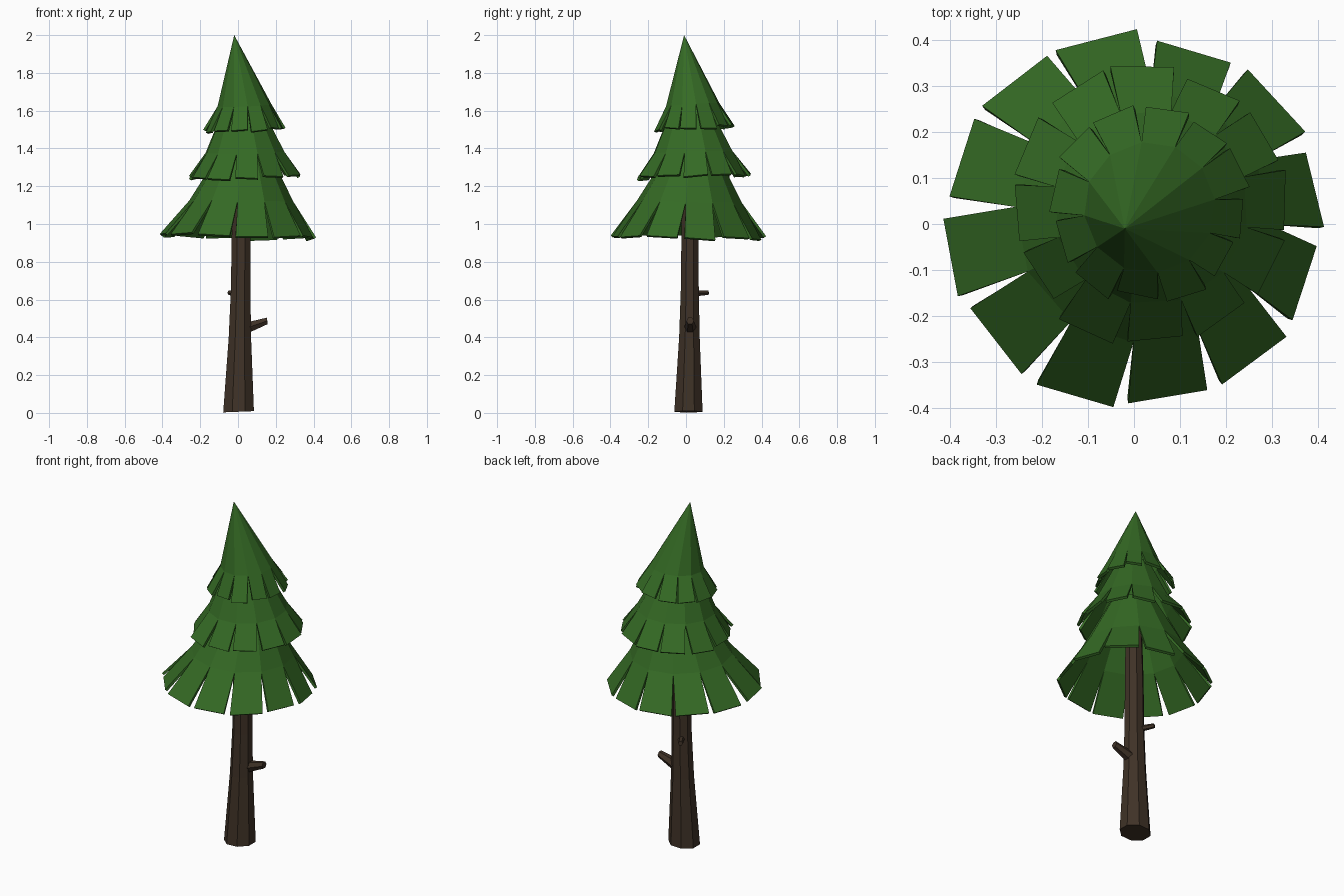
import bpy, bmesh, math, random
from mathutils import Vector

if "Cube" in bpy.data.objects:
    bpy.data.objects.remove(bpy.data.objects["Cube"])

random.seed(4)


def material(name, color):
    m = bpy.data.materials.new(name)
    m.diffuse_color = (*color, 1)
    m.use_nodes = True
    m.node_tree.nodes["Principled BSDF"].inputs["Base Color"].default_value = m.diffuse_color
    return m


green = material("needles", (0.035, 0.145, 0.018))
brown = material("bark", (0.05, 0.032, 0.02))


def finish(bm, name, mat):
    me = bpy.data.meshes.new(name)
    bm.to_mesh(me)
    bm.free()
    ob = bpy.data.objects.new(name, me)
    ob.data.materials.append(mat)
    bpy.context.collection.objects.link(ob)
    return ob


def tube(name, rings, sides, squash=1.0):
    """Closed tube through rings of (centre, radius, axis)."""
    bm = bmesh.new()
    loops = []
    for centre, radius, axis in rings:
        rot = Vector((0, 0, 1)).rotation_difference(Vector(axis))
        loop = []
        for i in range(sides):
            a = math.tau * (i + 0.5) / sides
            p = Vector((radius * math.cos(a), squash * radius * math.sin(a), 0))
            loop.append(bm.verts.new(Vector(centre) + rot @ p))
        loops.append(loop)
    for lo, hi in zip(loops, loops[1:]):
        for i in range(sides):
            j = (i + 1) % sides
            bm.faces.new((lo[i], lo[j], hi[j], hi[i]))
    bm.faces.new(loops[0][::-1])
    bm.faces.new(loops[-1])
    return finish(bm, name, brown)


def tier(name, top, notch, hem, phase, tilt, sides=12):
    """Cone sheet whose lower part is split into flaps; rings are (x, y, z, radius)."""
    bm = bmesh.new()
    step = math.tau / sides
    phase = math.radians(phase)

    def vert(ring, a, dr=0.0, dz=0.0):
        x, y, z, r = ring
        dx, dy = (r + dr) * math.cos(a), (r + dr) * math.sin(a)
        return bm.verts.new((x + dx, y + dy, z + dz + tilt[0] * dx + tilt[1] * dy))

    edges = [phase + (i - 0.5) * step for i in range(sides)]
    if top[3] == 0:
        upper = [bm.verts.new(top[:3])] * sides
    else:
        upper = [vert(top, a) for a in edges]
    ring = [vert(notch, a) for a in edges]
    for i in range(sides):
        j = (i + 1) % sides
        if top[3] == 0:
            bm.faces.new((upper[0], ring[i], ring[j]))
        else:
            bm.faces.new((upper[i], ring[i], ring[j], upper[j]))
        # separate flap below the notch ring
        mid = phase + i * step + random.uniform(-0.025, 0.025)
        half = step * random.uniform(0.39, 0.43)
        dr, dz = random.uniform(-0.012, 0.012), random.uniform(-0.008, 0.008)
        skew = random.uniform(-0.006, 0.006)
        a = vert(hem, mid - half, dr - skew, dz - skew)
        b = vert(hem, mid + half, dr + skew, dz + skew)
        bm.faces.new((ring[i], a, b, ring[j]))
    ob = finish(bm, name, green)
    mod = ob.modifiers.new("thickness", "SOLIDIFY")
    mod.thickness = 0.014
    mod.offset = -1
    return ob


# trunk
UP = (0, 0, 1)
tube("trunk", [((0.003, 0.013, 0.006), 0.088, (-0.04, 0, 1)),
               ((0.010, 0.018, 0.40), 0.064, UP),
               ((0.014, 0.020, 0.65), 0.056, UP),
               ((0.016, 0.021, 0.95), 0.053, UP),
               ((0.020, 0.022, 1.30), 0.045, UP)], 8, 0.92)

# broken branch stubs
tube("right_branch", [((0.03, 0.022, 0.445), 0.035, (1, 0, 0.45)),
                      ((0.155, 0.022, 0.487), 0.020, (1, 0, 0.1))], 6)
tube("back_branch", [((0.0, 0.04, 0.632), 0.018, (-0.5, 0.8, 0.05)),
                     ((-0.045, 0.115, 0.636), 0.013, (-0.5, 0.8, 0.05))], 6)

# foliage tiers
tier("bottom_foliage", (0.035, 0.035, 1.38, 0.13), (0.018, 0.018, 1.12, 0.277),
     (0.003, 0.005, 0.935, 0.408), 11, (-0.015, -0.02))
tier("middle_foliage", (0.025, 0.025, 1.62, 0.10), (0.037, 0.037, 1.38, 0.213),
     (0.038, 0.038, 1.25, 0.302), 3, (0.02, 0.03))
tier("top_foliage", (-0.02, -0.01, 2.0, 0), (0.034, 0.036, 1.63, 0.143),
     (0.039, 0.042, 1.503, 0.213), -8, (0.04, 0.06))
